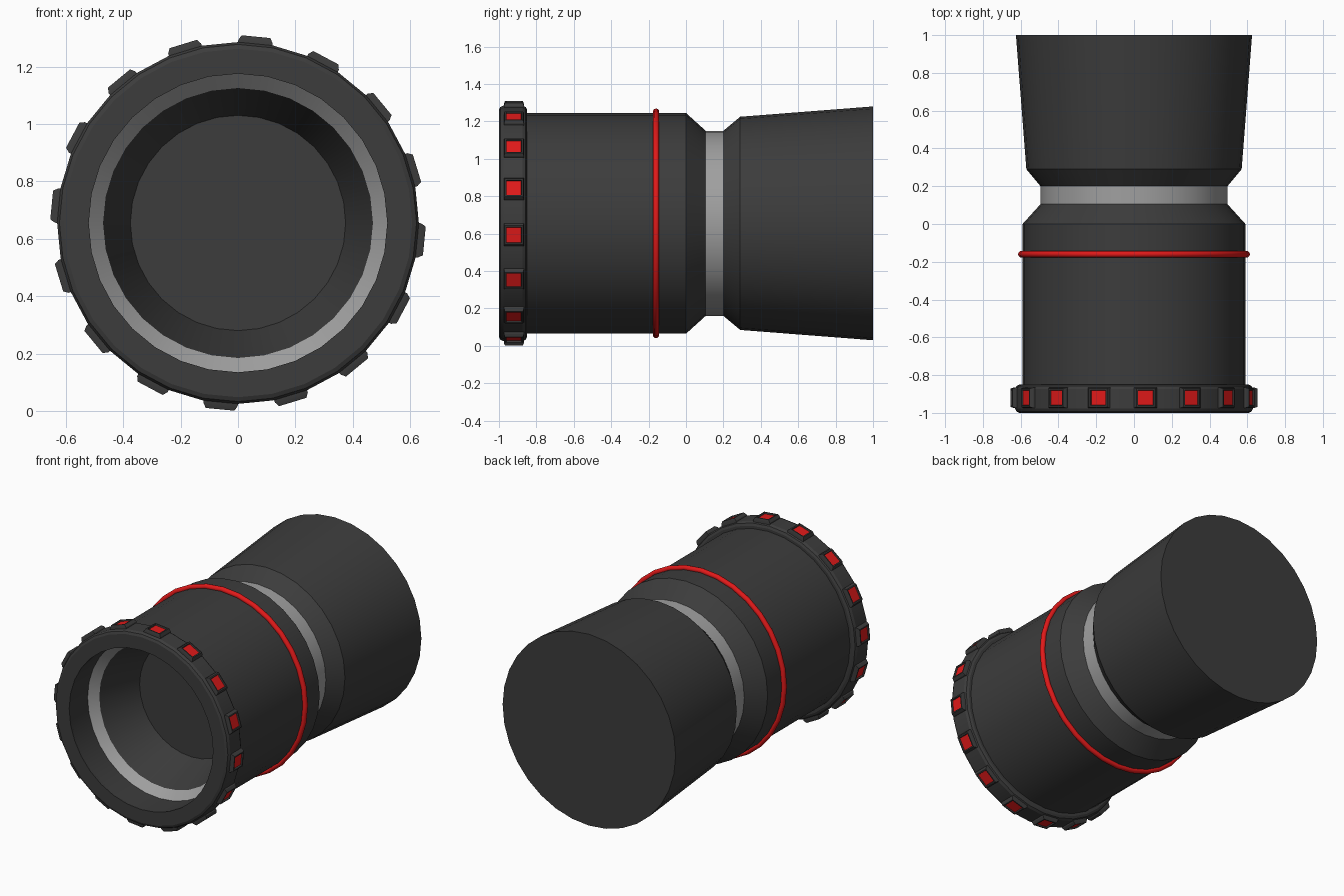
import bpy, bmesh, math
from mathutils import Matrix, Vector

if "Cube" in bpy.data.objects:
    bpy.data.objects.remove(bpy.data.objects["Cube"])

SEG = 32
CZ = 0.655          # height of the long axis


def material(name, rgb):
    m = bpy.data.materials.new(name)
    m.diffuse_color = (*rgb, 1)
    m.use_nodes = True
    m.node_tree.nodes["Principled BSDF"].inputs["Base Color"].default_value = m.diffuse_color
    return m


DARK = material("dark", (0.045, 0.045, 0.045))
GREY = material("grey", (0.35, 0.35, 0.35))
RED = material("red", (0.75, 0.01, 0.01))


def finish(bm, name, mats):
    bmesh.ops.recalc_face_normals(bm, faces=bm.faces)
    me = bpy.data.meshes.new(name)
    bm.to_mesh(me)
    bm.free()
    ob = bpy.data.objects.new(name, me)
    bpy.context.collection.objects.link(ob)
    for m in mats:
        me.materials.append(m)
    bpy.ops.object.select_all(action='DESELECT')
    ob.select_set(True)
    bpy.context.view_layer.objects.active = ob
    bpy.ops.object.shade_smooth_by_angle(angle=math.radians(25))
    return ob


def lathe(name, profile, bands, closed=False):
    """Revolve (y, radius) points round the long axis; bands = (y, mat) per strip."""
    bm = bmesh.new()
    rings = []
    for y, r in profile:
        if r == 0:
            rings.append([bm.verts.new((0, y, CZ))] * SEG)
        else:
            rings.append([bm.verts.new((r * math.sin(math.tau * i / SEG), y,
                                        CZ + r * math.cos(math.tau * i / SEG)))
                          for i in range(SEG)])
    count = len(rings) if closed else len(rings) - 1
    for k in range(count):
        a, b = rings[k], rings[(k + 1) % len(rings)]
        for i in range(SEG):
            j = (i + 1) % SEG
            quad = list(dict.fromkeys((a[i], a[j], b[j], b[i])))
            bm.faces.new(quad).material_index = bands[k] if bands else 0
    return finish(bm, name, [DARK, GREY])


# Main shell: hollow front, waist with grey band, flared closed rear
lathe("shell",
      [(-0.48, 0), (-0.48, 0.375), (-0.76, 0.47), (-0.81, 0.52), (-0.99, 0.52),
       (-0.99, 0.59), (0, 0.59), (0.105, 0.495), (0.2, 0.495), (0.29, 0.57),
       (1, 0.625), (1, 0)],
      [0, 0, 1, 0, 0, 0, 0, 1, 0, 0, 0])

# Rounded front collar
lathe("front_collar",
      [(-1, 0.52), (-1, 0.607), (-0.993, 0.622), (-0.977, 0.63), (-0.873, 0.63),
       (-0.857, 0.622), (-0.85, 0.607), (-0.85, 0.58), (-0.98, 0.52)],
      None, closed=True)

# Red stripe ring
bpy.ops.mesh.primitive_torus_add(major_segments=SEG, minor_segments=10,
                                 major_radius=0.597, minor_radius=0.017,
                                 location=(0, -0.16, CZ),
                                 rotation=(math.pi / 2, 0, 0))
stripe = bpy.context.object
stripe.name = "red_stripe"
stripe.data.materials.append(RED)
bpy.ops.object.shade_smooth()

# Sixteen grip studs, each with a recessed red face
bm = bmesh.new()
for n in range(16):
    angle = math.radians(5.5 + 22.5 * n)
    place = Matrix.Translation((0, -0.92, CZ)) @ Matrix.Rotation(angle, 4, 'Y')
    rings = []
    for hx, hy, z in ((0.06, 0.054, 0.60), (0.06, 0.054, 0.635), (0.05, 0.048, 0.652),
                      (0.042, 0.041, 0.652), (0.040, 0.039, 0.643)):
        rings.append([bm.verts.new(place @ Vector((sx * hx, sy * hy, z)))
                      for sx, sy in ((-1, -1), (1, -1), (1, 1), (-1, 1))])
    for a, b in zip(rings, rings[1:]):
        for i in range(4):
            j = (i + 1) % 4
            bm.faces.new((a[i], a[j], b[j], b[i]))
    bm.faces.new(rings[0][::-1])
    bm.faces.new(rings[-1]).material_index = 1
finish(bm, "grip_studs", [DARK, RED])
